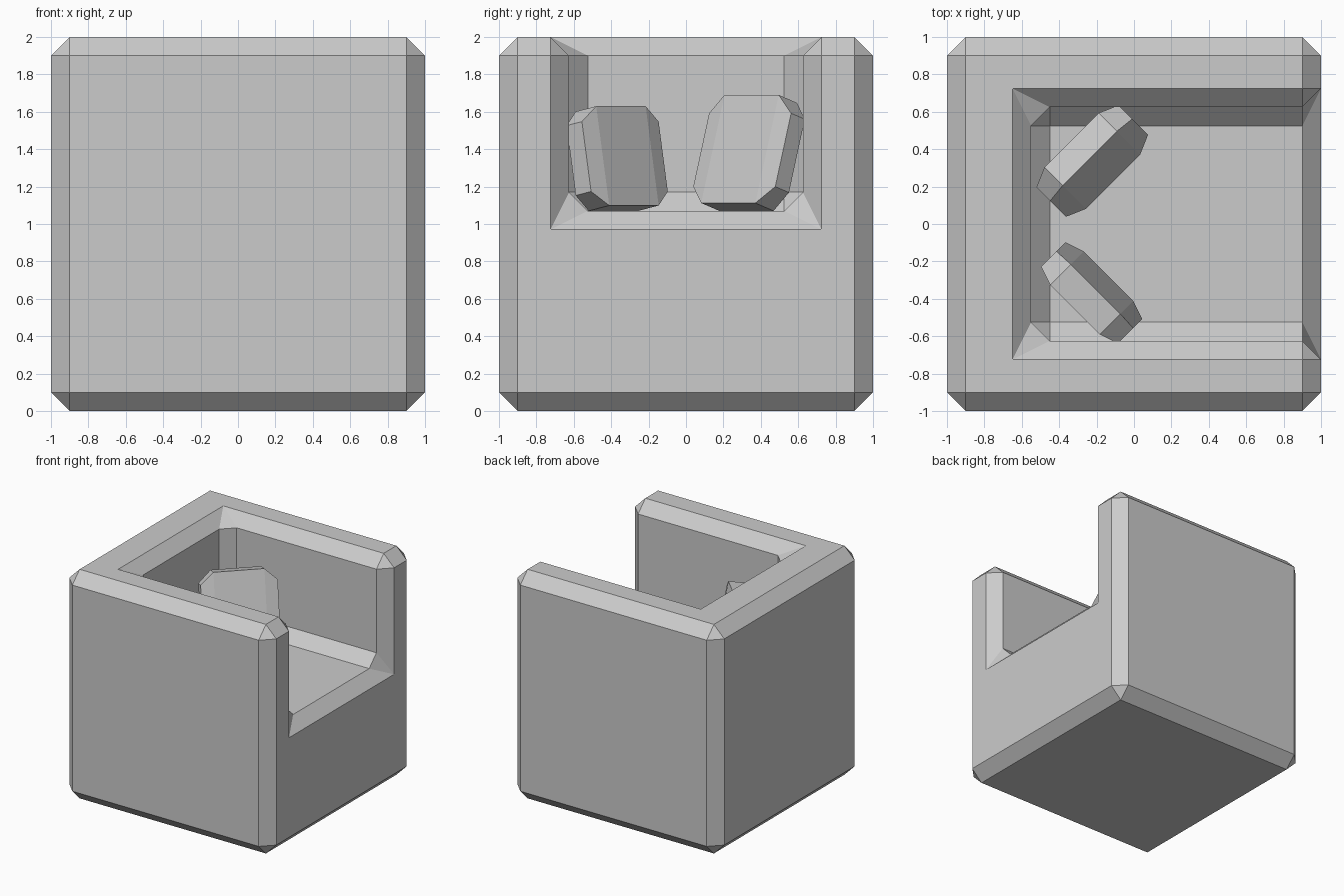
import bpy, bmesh
from math import radians

if "Cube" in bpy.data.objects:
    bpy.data.objects.remove(bpy.data.objects["Cube"])


def box(name, lo, hi):
    bpy.ops.mesh.primitive_cube_add(size=1, location=[(a + b) / 2 for a, b in zip(lo, hi)])
    ob = bpy.context.object
    ob.name = name
    ob.scale = [b - a for a, b in zip(lo, hi)]
    bpy.ops.object.transform_apply(location=True, rotation=False, scale=True)
    return ob


# Seat notch, open at the top and towards +x
notch = box("notch_cutter", (-0.55, -0.625, 1.07), (1.3, 0.625, 2.3))
notch.hide_render = True

# Chair block: cube minus notch, every edge chamfered
block = box("chair_block", (-1, -1, 0), (1, 1, 2))
cut = block.modifiers.new("cut", "BOOLEAN")
cut.operation = "DIFFERENCE"
cut.solver = "EXACT"
cut.object = notch
bev = block.modifiers.new("chamfer", "BEVEL")
bev.width = 0.1
bev.segments = 1
bev.limit_method = "ANGLE"
bev.use_clamp_overlap = False
for m in ("cut", "chamfer"):
    bpy.ops.object.modifier_apply(modifier=m)
bpy.data.objects.remove(notch)


def cushion(name, w, wi, h, hi, t, ts, loc, lean, turn):
    """Eight-sided slab, thicker across its middle panel than at its sides."""
    outline = [(wi, -h), (w, -hi), (w, hi), (wi, h), (-wi, h), (-w, hi), (-w, -hi), (-wi, -h)]
    bm = bmesh.new()
    rings = []
    for s in (-1, 1):
        rings.append([bm.verts.new((x, s * (t if abs(x) == wi else ts), z)) for x, z in outline])
    for ring in rings:
        for ids in ((0, 1, 2, 3), (0, 3, 4, 7), (4, 5, 6, 7)):
            bm.faces.new([ring[i] for i in ids])
    a, b = rings
    for i in range(8):
        j = (i + 1) % 8
        bm.faces.new((a[i], a[j], b[j], b[i]))
    bmesh.ops.recalc_face_normals(bm, faces=bm.faces)
    me = bpy.data.meshes.new(name)
    bm.to_mesh(me)
    bm.free()
    ob = bpy.data.objects.new(name, me)
    bpy.context.collection.objects.link(ob)
    ob.location = loc
    ob.rotation_euler = (radians(lean), 0, radians(turn))


# Two cushions leaning into the back corners
cushion("large_cushion", 0.31, 0.205, 0.302, 0.205, 0.072, 0.054,
        (-0.223, 0.337, 1.38), -17, 45)
cushion("small_cushion", 0.29, 0.187, 0.27, 0.19, 0.079, 0.059,
        (-0.226, -0.368, 1.35), 10.5, -45)
